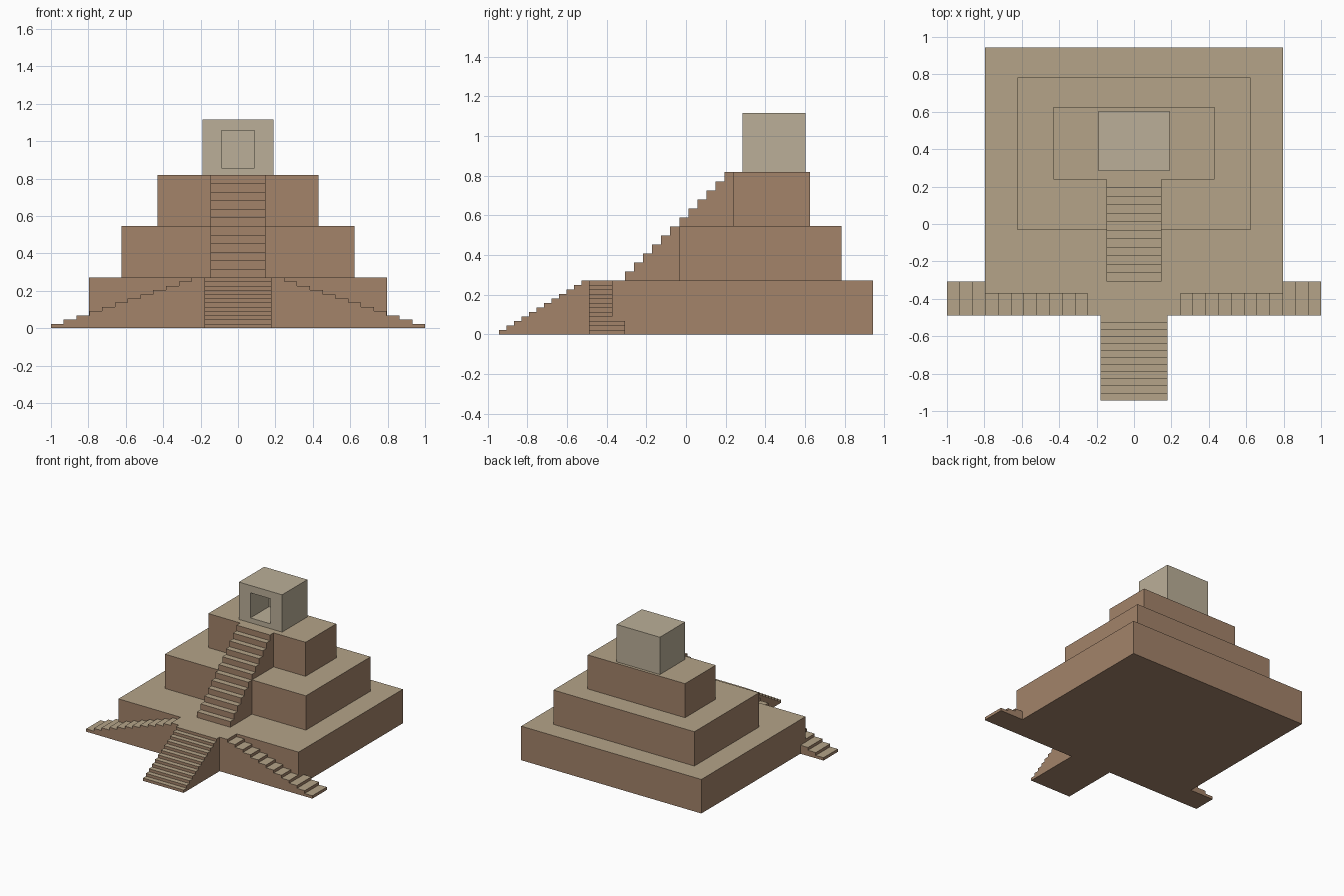
import bpy
import bmesh

if "Cube" in bpy.data.objects:
    bpy.data.objects.remove(bpy.data.objects["Cube"])


def material(name, rgb):
    m = bpy.data.materials.new(name)
    m.diffuse_color = (*rgb, 1)
    m.use_nodes = True
    m.node_tree.nodes["Principled BSDF"].inputs["Base Color"].default_value = m.diffuse_color
    return m


BRICK = material("brick_sides", (0.366, 0.227, 0.144))
SAND = material("sand_tops", (0.462, 0.371, 0.246))
STONE = material("temple_stone", (0.497, 0.429, 0.314))


def prism(name, profile, depth, mats):
    """Extrude a flat 3D outline by a vector; upward faces use the last material."""
    bm = bmesh.new()
    face = bm.faces.new([bm.verts.new(p) for p in profile])
    ext = bmesh.ops.extrude_face_region(bm, geom=[face], use_keep_orig=True)
    verts = [g for g in ext["geom"] if isinstance(g, bmesh.types.BMVert)]
    bmesh.ops.translate(bm, verts=verts, vec=depth)
    bmesh.ops.recalc_face_normals(bm, faces=bm.faces)
    bm.normal_update()
    for f in bm.faces:
        if f.normal.z > 0.5:
            f.material_index = len(mats) - 1
    me = bpy.data.meshes.new(name)
    bm.to_mesh(me)
    bm.free()
    for m in mats:
        me.materials.append(m)
    ob = bpy.data.objects.new(name, me)
    bpy.context.collection.objects.link(ob)
    return ob


def block(name, half_x, y0, y1, z0, z1, mats=(BRICK, SAND)):
    base = [(-half_x, y0, z0), (half_x, y0, z0), (half_x, y1, z0), (-half_x, y1, z0)]
    return prism(name, base, (0, 0, z1 - z0), mats)


def step_profile(start, end, z0, z1, steps=12):
    """Stepped outline climbing from start to end, solid down to z0."""
    pts = [(start, z0)]
    run, rise = (end - start) / steps, (z1 - z0) / steps
    for i in range(steps):
        z = z0 + (i + 1) * rise
        pts += [(start + i * run, z), (start + (i + 1) * run, z)]
    pts.append((end, z0))
    # drop the duplicate-free base: first point is directly below the first riser
    return pts


def stair_y(name, half_x, y0, y1, z0, z1):
    pts = [(-half_x, u, z) for u, z in step_profile(y0, y1, z0, z1)]
    return prism(name, pts, (2 * half_x, 0, 0), (BRICK, SAND))


Z1, Z2, Z3, TOP = 0.272, 0.546, 0.818, 1.116

# Three stepped terraces
block("lower_terrace", 0.796, -0.372, 0.943, 0, Z1)
block("middle_terrace", 0.623, -0.033, 0.784, Z1, Z2)
block("upper_terrace", 0.43, 0.239, 0.626, Z2, Z3)

# Landing where the three lower stairs meet
block("stair_landing", 0.18, -0.489, -0.372, 0, Z1)

# Front and upper stairs
stair_y("front_stair", 0.18, -0.943, -0.489, 0, Z1)
stair_y("upper_stair", 0.147, -0.307, 0.239, Z1, Z3)

# Side stairs, one each way along the front wall
for side, label in ((-1, "left"), (1, "right")):
    pts = [(side * u, -0.489, z) for u, z in step_profile(1.0, 0.18, 0, Z1)]
    prism(label + "_stair", pts, (0, 0.182, 0), (BRICK, SAND))

# Temple with a deep door recess
temple = block("temple", 0.191, 0.284, 0.603, Z3, TOP, (STONE,))
cutter = block("door_cutter", 0.089, 0.2, 0.52, 0.857, 1.057, (STONE,))
cutter.hide_render = True
cutter.hide_viewport = True
cut = temple.modifiers.new("doorway", 'BOOLEAN')
cut.operation = 'DIFFERENCE'
cut.solver = 'EXACT'
cut.object = cutter
